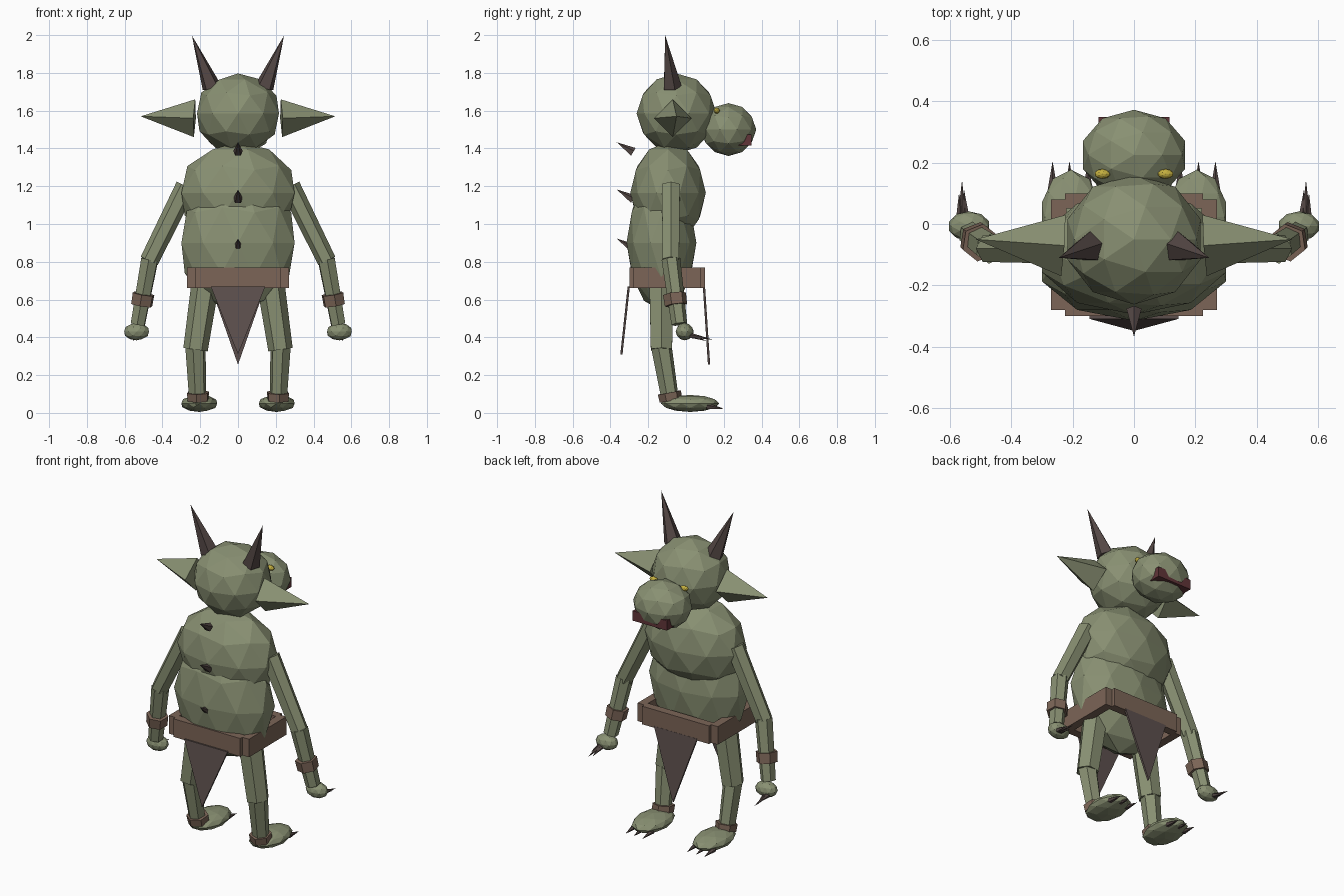
import bpy, bmesh
from mathutils import Vector, Matrix

if "Cube" in bpy.data.objects:
    bpy.data.objects.remove(bpy.data.objects["Cube"])


def material(name, rgb):
    m = bpy.data.materials.new(name)
    m.diffuse_color = (*rgb, 1)
    m.use_nodes = True
    m.node_tree.nodes["Principled BSDF"].inputs["Base Color"].default_value = m.diffuse_color
    return m


SKIN = material("green_skin", (0.25, 0.28, 0.17))
LEATHER = material("leather", (0.20, 0.13, 0.095))
CLOTH = material("cloth", (0.11, 0.08, 0.075))
HORN = material("horn", (0.09, 0.065, 0.06))
MOUTH = material("mouth", (0.12, 0.035, 0.04))
EYE = material("yellow_eye", (0.55, 0.43, 0.05))


def finish(name, bm, mat):
    bmesh.ops.recalc_face_normals(bm, faces=bm.faces)
    me = bpy.data.meshes.new(name)
    bm.to_mesh(me)
    bm.free()
    me.materials.append(mat)
    ob = bpy.data.objects.new(name, me)
    bpy.context.collection.objects.link(ob)
    return ob


def ball(name, c, r, mat=SKIN, sub=2):
    bm = bmesh.new()
    bmesh.ops.create_icosphere(bm, subdivisions=sub, radius=1,
                               matrix=Matrix.Translation(c) @ Matrix.Diagonal((*r, 1)))
    return finish(name, bm, mat)


def box(name, c, size, mat):
    bm = bmesh.new()
    bmesh.ops.create_cube(bm, size=1, matrix=Matrix.Translation(c) @ Matrix.Diagonal((*size, 1)))
    return finish(name, bm, mat)


def limb(name, a, b, r1, r2, mat=SKIN, sides=6):
    """Tapered prism (or cone when r2 is 0) from a to b."""
    a, b = Vector(a), Vector(b)
    d = b - a
    mx = Matrix.Translation((a + b) / 2) @ d.to_track_quat('Z', 'Y').to_matrix().to_4x4()
    bm = bmesh.new()
    bmesh.ops.create_cone(bm, cap_ends=True, segments=sides, radius1=r1, radius2=r2,
                          depth=d.length, matrix=mx)
    bmesh.ops.remove_doubles(bm, verts=bm.verts, dist=1e-5)
    return finish(name, bm, mat)


def flap(name, y_top, y_tip, z_tip):
    """Thin triangular hanging cloth."""
    bm = bmesh.new()
    t = 0.006
    rings = []
    for s in (-t, t):
        rings.append([bm.verts.new(p) for p in
                      ((-0.145, y_top + s, 0.67), (0.145, y_top + s, 0.67), (0, y_tip + s, z_tip))])
    f, k = rings
    bm.faces.new(f)
    bm.faces.new(k)
    for i in range(3):
        j = (i + 1) % 3
        bm.faces.new((f[i], f[j], k[j], k[i]))
    return finish(name, bm, CLOTH)


# Torso and head (the face looks toward +y)
ball("chest", (0, -0.095, 1.165), (0.315, 0.2, 0.27))
ball("belly", (0, -0.13, 0.90), (0.315, 0.185, 0.36))
ball("head", (0, -0.05, 1.585), (0.228, 0.212, 0.212))
ball("snout", (0, 0.225, 1.50), (0.175, 0.147, 0.14))
box("mouth", (0, 0.313, 1.445), (0.23, 0.07, 0.06), MOUTH)

# Spikes down the spine
for i, z in enumerate((1.38, 1.13, 0.87)):
    limb(f"back_spike_{i}", (0, -0.28, z), (0, -0.367, z + 0.053), 0.026, 0, HORN, 5)

# Belt frame and loincloth
for side, y in (("front", -0.275), ("back", 0.075)):
    box(f"belt_{side}", (0, y, 0.715), (0.45, 0.05, 0.11), LEATHER)
flap("loincloth_front", -0.303, -0.342, 0.31)
flap("loincloth_back", 0.095, 0.122, 0.255)

for side, s in (("right", 1), ("left", -1)):
    # Face details
    ball(f"{side}_eye", (0.103 * s, 0.163, 1.6), (0.026, 0.016, 0.016), EYE)
    limb(f"{side}_ear", (0.23 * s, -0.07, 1.56), (0.515 * s, -0.05, 1.57), 0.1, 0, SKIN, 4)
    limb(f"{side}_horn", (0.14 * s, -0.075, 1.725), (0.244 * s, -0.11, 1.998), 0.052, 0, HORN, 5)
    box(f"belt_{side}", (0.245 * s, -0.1, 0.715), (0.05, 0.36, 0.11), LEATHER)

    # Arm
    limb(f"{side}_upper_arm", (0.275 * s, -0.08, 1.20), (0.47 * s, -0.08, 0.805), 0.055, 0.05)
    limb(f"{side}_forearm", (0.467 * s, -0.08, 0.815), (0.53 * s, -0.035, 0.47), 0.05, 0.042)
    limb(f"{side}_wristband", (0.50 * s, -0.061, 0.63), (0.51 * s, -0.053, 0.57), 0.062, 0.06, LEATHER)
    ball(f"{side}_hand", (0.537 * s, -0.007, 0.43), (0.069, 0.048, 0.046))
    for i, (x, tip_x, y, z) in enumerate(((0.56, 0.56, 0.143, 0.388), (0.55, 0.553, 0.11, 0.38),
                                          (0.565, 0.57, 0.10, 0.40))):
        limb(f"{side}_finger_claw_{i}", (x * s, 0.02, 0.41), (tip_x * s, y, z), 0.015, 0, HORN, 5)

    # Leg
    limb(f"{side}_thigh", (0.165 * s, -0.13, 0.74), (0.225 * s, -0.13, 0.335), 0.075, 0.065)
    limb(f"{side}_shin", (0.225 * s, -0.13, 0.35), (0.213 * s, -0.08, 0.05), 0.056, 0.046)
    limb(f"{side}_anklet", (0.212 * s, -0.088, 0.108), (0.211 * s, -0.08, 0.065), 0.063, 0.06, LEATHER)
    ball(f"{side}_foot", (0.205 * s, 0.022, 0.05), (0.1, 0.155, 0.045))
    for i, x in enumerate((0.15, 0.21, 0.265)):
        limb(f"{side}_toe_claw_{i}", (x * s, 0.11, 0.035), (x * s, 0.205, 0.022), 0.017, 0, HORN, 5)
